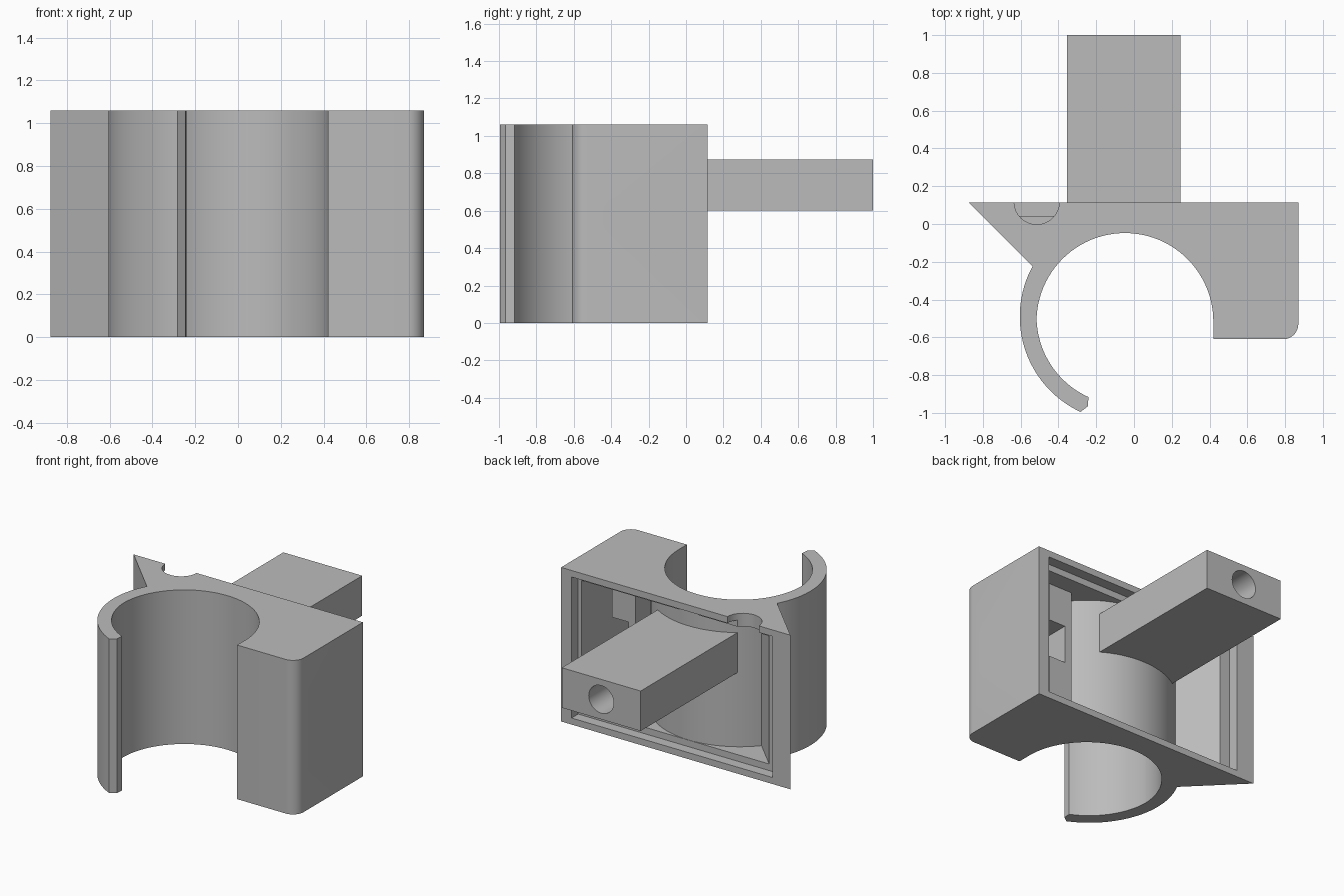
import bpy, bmesh, math
from mathutils import Matrix

if "Cube" in bpy.data.objects:
    bpy.data.objects.remove(bpy.data.objects["Cube"], do_unlink=True)

# Single plain grey plastic
GREY = (0.5, 0.5, 0.5, 1)
mat = bpy.data.materials.new("grey_plastic")
mat.use_nodes = True
mat.diffuse_color = GREY
bsdf = mat.node_tree.nodes["Principled BSDF"]
bsdf.inputs["Base Color"].default_value = GREY
bsdf.inputs["Roughness"].default_value = 0.6

# Axis swaps: extrude a profile along z, x or y
ALONG = {
    "z": Matrix.Identity(3),
    "x": Matrix(((0, 0, 1), (1, 0, 0), (0, 1, 0))),
    "y": Matrix(((1, 0, 0), (0, 0, 1), (0, 1, 0))),
}


def arc(cx, cy, r, a0, a1, n=24):
    angles = [math.radians(a0 + (a1 - a0) * i / n) for i in range(n + 1)]
    return [(cx + r * math.cos(a), cy + r * math.sin(a)) for a in angles]


def prism(name, profile, low, high, axis="z"):
    bm = bmesh.new()
    base = bm.faces.new([bm.verts.new((a, b, low)) for a, b in profile])
    new = bmesh.ops.extrude_face_region(bm, geom=[base])["geom"]
    for v in new:
        if isinstance(v, bmesh.types.BMVert):
            v.co.z = high
    bm.transform(ALONG[axis].to_4x4())
    bmesh.ops.recalc_face_normals(bm, faces=bm.faces)
    mesh = bpy.data.meshes.new(name)
    bm.to_mesh(mesh)
    bm.free()
    mesh.materials.append(mat)
    obj = bpy.data.objects.new(name, mesh)
    bpy.context.collection.objects.link(obj)
    return obj


def box(name, x0, x1, y0, y1, z0, z1):
    return prism(name, [(x0, y0), (x1, y0), (x1, y1), (x0, y1)], z0, z1)


def cut(target, cutters):
    for c in cutters:
        c.hide_render = True
        m = target.modifiers.new("cut", "BOOLEAN")
        m.operation, m.solver, m.object = "DIFFERENCE", "EXACT", c
    deps = bpy.context.evaluated_depsgraph_get()
    mesh = bpy.data.meshes.new_from_object(target.evaluated_get(deps))
    target.modifiers.clear()
    target.data = mesh
    for c in cutters:
        bpy.data.objects.remove(c, do_unlink=True)


def smooth(obj):
    bpy.ops.object.select_all(action="DESELECT")
    obj.select_set(True)
    bpy.context.view_layer.objects.active = obj
    bpy.ops.object.shade_smooth_by_angle(angle=math.radians(30))


H = 1.06                    # body height
CX, CY = -0.048, -0.516     # bore centre
ARM_Y = -0.49               # clip arm centre
BORE, WALL = 0.468, 0.557   # inner and outer radii
BACK = 0.115                # rear plane

# Housing outline with bore, clip arm and rounded leg corner
outline = [(-0.875, BACK)]
outline += arc(CX, ARM_Y, WALL, 151.4, 245)
outline += [arc(CX, ARM_Y, 0.515, 247.5, 248, 1)[0]]
outline += arc(CX, ARM_Y, BORE, 245.7, 180)
outline += arc(CX, CY, BORE, 180, 0, 48)
outline += [(0.42, -0.61)]
outline += arc(0.79, -0.53, 0.08, -90, 0, 8)
outline += [(0.87, BACK)]
housing = prism("clip_housing", outline, 0, H)

# Hollow behind the bore, lid rebate, side slot and thumb notch
hollow = [(0.765, 0.06), (0.765, -0.53), (0.51, -0.53)]
hollow += arc(CX, CY, WALL, 0, 139.1, 40) + [(-0.68, 0.06)]
slot = arc(-0.085, 0.567, 0.092, -90, 90, 12) + arc(-0.348, 0.567, 0.092, 90, 270, 12)
cut(housing, [
    prism("hollow_cutter", hollow, 0.09, H - 0.09),
    box("rebate_cutter", -0.74, 0.79, 0.043, 0.3, 0.045, H - 0.045),
    prism("slot_cutter", slot, 0.7, 1, "x"),
    prism("notch_cutter", arc(-0.515, BACK + 0.003, 0.12, 0, 360, 32)[:-1], 0.93, 1.2),
])
smooth(housing)

# Inner rib with a side pocket behind the slot
rib = box("inner_rib", 0.44, 0.62, -0.56, -0.08, 0.05, H - 0.05)
cut(rib, [box("pocket_cutter", 0.495, 0.8, -0.35, 0.1, 0.45, 0.71)])

# Mounting bar, seated on the bore wall, with a round hole in its end
bar_shape = [(-0.355, 1), (0.245, 1)] + arc(CX, CY, 0.52, 55.7, 126.2, 16)
bar = prism("mounting_bar", bar_shape, 0.6, 0.875)
cut(bar, [prism("hole_cutter", arc(-0.055, 0.7375, 0.095, 0, 360, 32)[:-1], 0.5, 1.2, "y")])
smooth(bar)
